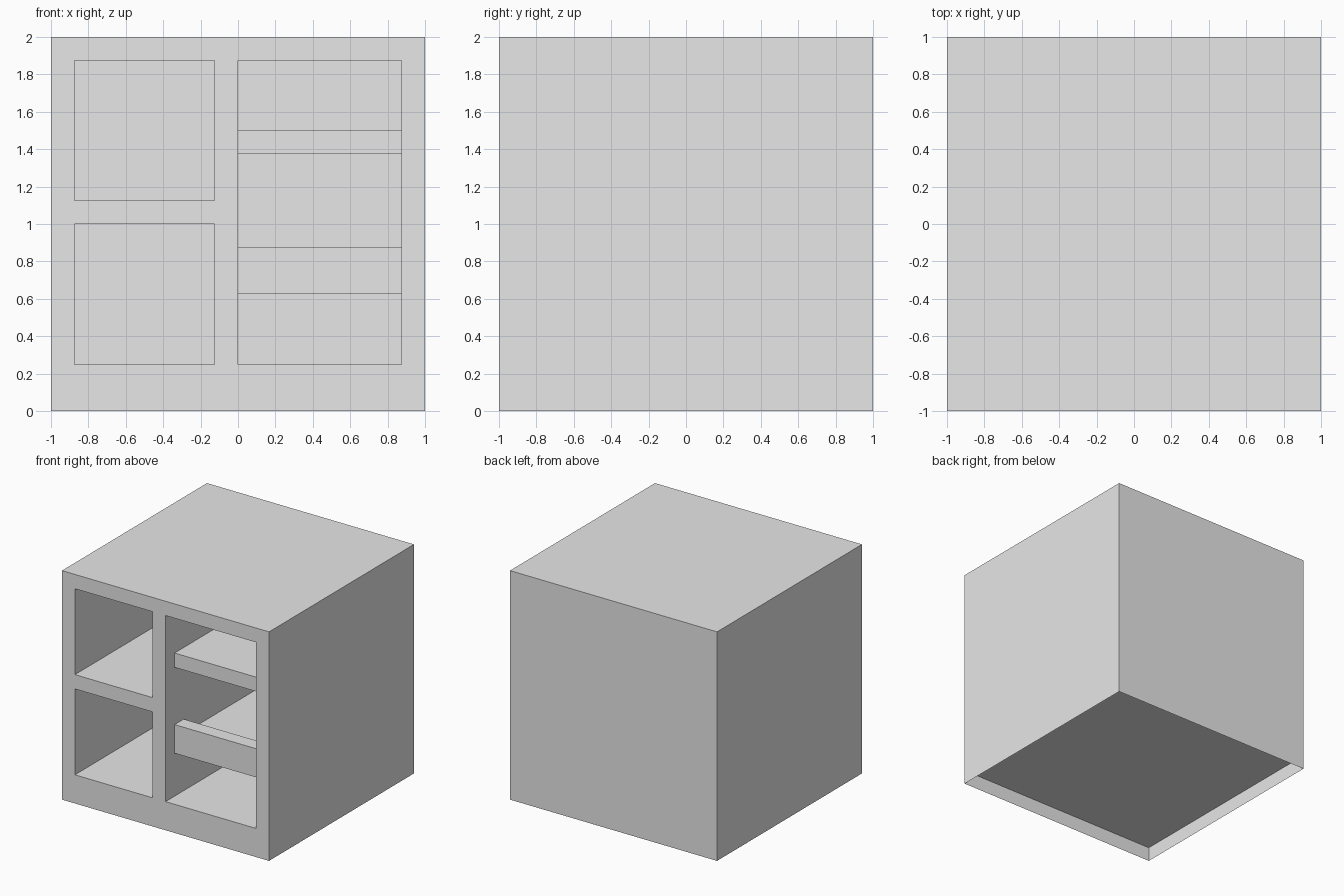
import bpy
import bmesh

cube = bpy.data.objects.get("Cube")
if cube:
    bpy.data.objects.remove(cube, do_unlink=True)

grey = bpy.data.materials.new("light_grey")
grey.use_nodes = True
grey.diffuse_color = (0.8, 0.8, 0.8, 1)
grey.node_tree.nodes["Principled BSDF"].inputs["Base Color"].default_value = (0.8, 0.8, 0.8, 1)

T = 0.125  # board thickness


def box(name, x, y, z):
    """Box spanning the given (min, max) ranges."""
    bm = bmesh.new()
    bmesh.ops.create_cube(bm, size=1)
    for v in bm.verts:
        v.co = [lo + (c + 0.5) * (hi - lo) for c, (lo, hi) in zip(v.co, (x, y, z))]
    mesh = bpy.data.meshes.new(name)
    bm.to_mesh(mesh)
    bm.free()
    mesh.materials.append(grey)
    obj = bpy.data.objects.new(name, mesh)
    bpy.context.collection.objects.link(obj)
    return obj


# Cabinet block, with the underside raised inside a paper-thin skirt
cabinet = box("cabinet", (-1, 1), (-1, 1), (0, 2))
bm = bmesh.new()
bm.from_mesh(cabinet.data)
bm.normal_update()
bottom = next(f for f in bm.faces if f.normal.z < -0.9)
bmesh.ops.inset_region(bm, faces=[bottom], thickness=0.002)
for v in bottom.verts:
    v.co.z = T
bm.to_mesh(cabinet.data)
bm.free()

# Open compartments: two cubbies on the right, one tall bay on the left
depth = (-1.2, 1 - T)
openings = {
    "lower_cubby": ((-1 + T, -T), (2 * T, 1)),
    "upper_cubby": ((-1 + T, -T), (1 + T, 2 - T)),
    "tall_bay": ((0, 1 - T), (2 * T, 2 - T)),
}
for name, (x, z) in openings.items():
    cutter = box(name + "_cutter", x, depth, z)
    cutter.hide_render = True
    cutter.hide_set(True)
    cutter.display_type = 'WIRE'
    cut = cabinet.modifiers.new(name, 'BOOLEAN')
    cut.operation = 'DIFFERENCE'
    cut.solver = 'EXACT'
    cut.object = cutter

# Bake the cuts and drop the cutters
bpy.context.view_layer.update()
cut_mesh = bpy.data.meshes.new_from_object(
    cabinet.evaluated_get(bpy.context.evaluated_depsgraph_get()))
cabinet.modifiers.clear()
cabinet.data = cut_mesh
for name in openings:
    bpy.data.objects.remove(bpy.data.objects[name + "_cutter"], do_unlink=True)

# Set-back shelves in the tall bay; the lower one has a raised front lip
bay_x, shelf_y = (0, 1 - T), (-1 + T, 1 - T)
box("upper_shelf", bay_x, shelf_y, (1.375, 1.5))
box("lower_shelf", bay_x, (-1 + 2 * T, 1 - T), (0.625, 0.75))
box("shelf_lip", bay_x, (-1 + T, -1 + 2 * T), (0.625, 0.875))
